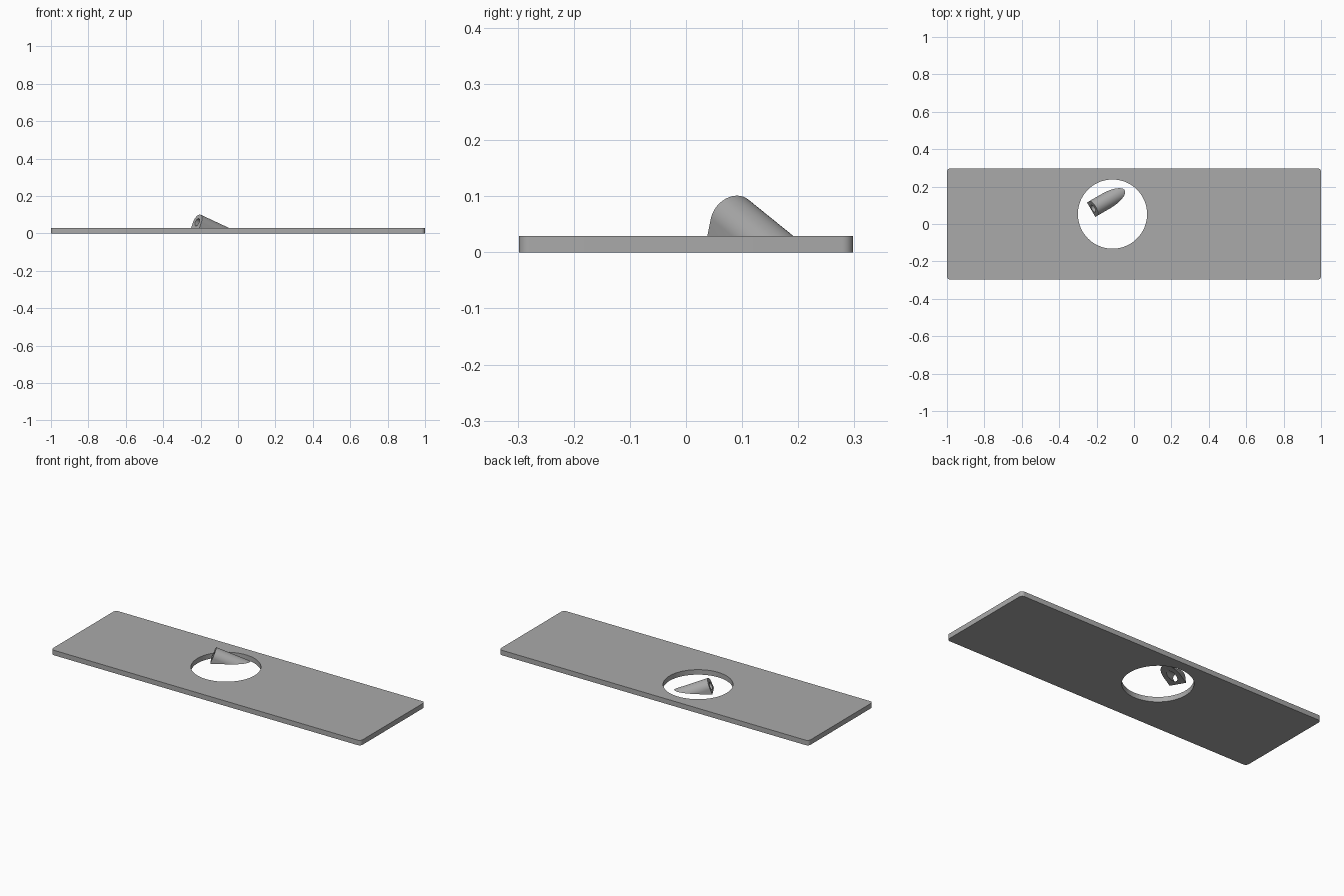
import bpy, bmesh
from math import cos, sin, pi, radians, tan
from mathutils import Matrix, Vector

default = bpy.data.objects.get("Cube")
if default:
    bpy.data.objects.remove(default, do_unlink=True)

THICK = 0.029

grey = bpy.data.materials.new("mid grey")
grey.use_nodes = True
colour = (0.4, 0.4, 0.4, 1)
grey.diffuse_color = colour
grey.node_tree.nodes["Principled BSDF"].inputs["Base Color"].default_value = colour


def arc(cx, cy, r, start, end, steps):
    """Points along an arc, angles in degrees."""
    angles = [radians(start + (end - start) * i / steps) for i in range(steps + 1)]
    return [(cx + r * cos(a), cy + r * sin(a)) for a in angles]


def prism(name, outline, low, high, matrix=Matrix()):
    """Closed outline extruded along local z from low to high."""
    bm = bmesh.new()
    base = bm.faces.new([bm.verts.new((x, y, low)) for x, y in outline])
    moved = bmesh.ops.extrude_face_region(bm, geom=[base])["geom"]
    top = [v for v in moved if isinstance(v, bmesh.types.BMVert)]
    bmesh.ops.translate(bm, verts=top, vec=(0, 0, high - low))
    bmesh.ops.recalc_face_normals(bm, faces=bm.faces)
    bm.transform(matrix)
    mesh = bpy.data.meshes.new(name)
    bm.to_mesh(mesh)
    bm.free()
    mesh.materials.append(grey)
    obj = bpy.data.objects.new(name, mesh)
    bpy.context.collection.objects.link(obj)
    return obj


def select(obj):
    bpy.ops.object.select_all(action='DESELECT')
    obj.select_set(True)
    bpy.context.view_layer.objects.active = obj


def cut(obj, cutter):
    """Subtract the cutter and remove it."""
    select(obj)
    mod = obj.modifiers.new("cut", 'BOOLEAN')
    mod.operation = 'DIFFERENCE'
    mod.solver = 'EXACT'
    mod.object = cutter
    bpy.ops.object.modifier_apply(modifier=mod.name)
    bpy.data.objects.remove(cutter, do_unlink=True)


def circle(r, steps):
    return arc(0, 0, r, 0, 360, steps)[:-1]


# Flat plate with rounded corners and a round opening
HX, HY, CORNER = 1.0, 0.298, 0.02
outline = []
for i, (sx, sy) in enumerate([(1, 1), (-1, 1), (-1, -1), (1, -1)]):
    outline += arc(sx * (HX - CORNER), sy * (HY - CORNER), CORNER, 90 * i, 90 * i + 90, 8)
plate = prism("plate", outline, 0, THICK)
opening = prism("opening_cutter", circle(0.185, 96), -0.1, 0.1,
                Matrix.Translation((-0.115, 0.053, 0)))
cut(plate, opening)

# Slanted spout: arched section swept down along its axis to the plate's top level
R, BORE, TOP = 0.0445, 0.021, 0.101
heading, slope = radians(30), radians(22)
ahead = Vector((cos(heading), sin(heading), 0))
axis = ahead * cos(slope) - Vector((0, 0, sin(slope)))
up = ahead * sin(slope) + Vector((0, 0, cos(slope)))
side = up.cross(axis)
foot = Vector((-0.229, 0.0765, THICK))
crown = foot + ahead * (TOP - THICK) * tan(slope) + Vector((0, 0, TOP - THICK))
frame = Matrix((side, up, axis)).transposed().to_4x4()
frame.translation = crown - up * R

arch = arc(0, 0, R, 0, 180, 32) + [(-R, -0.2), (R, -0.2)]
spout = prism("spout", arch, 0, 0.4, frame)
cut(spout, prism("bore_cutter", circle(BORE, 48), -0.1, 0.5, frame))
floor = [(-1, -1), (1, -1), (1, 1), (-1, 1)]
cut(spout, prism("floor_cutter", floor, -1, THICK))

# Smooth curved walls, crisp edges
for obj in (plate, spout):
    select(obj)
    bpy.ops.object.shade_smooth_by_angle(angle=radians(30))
